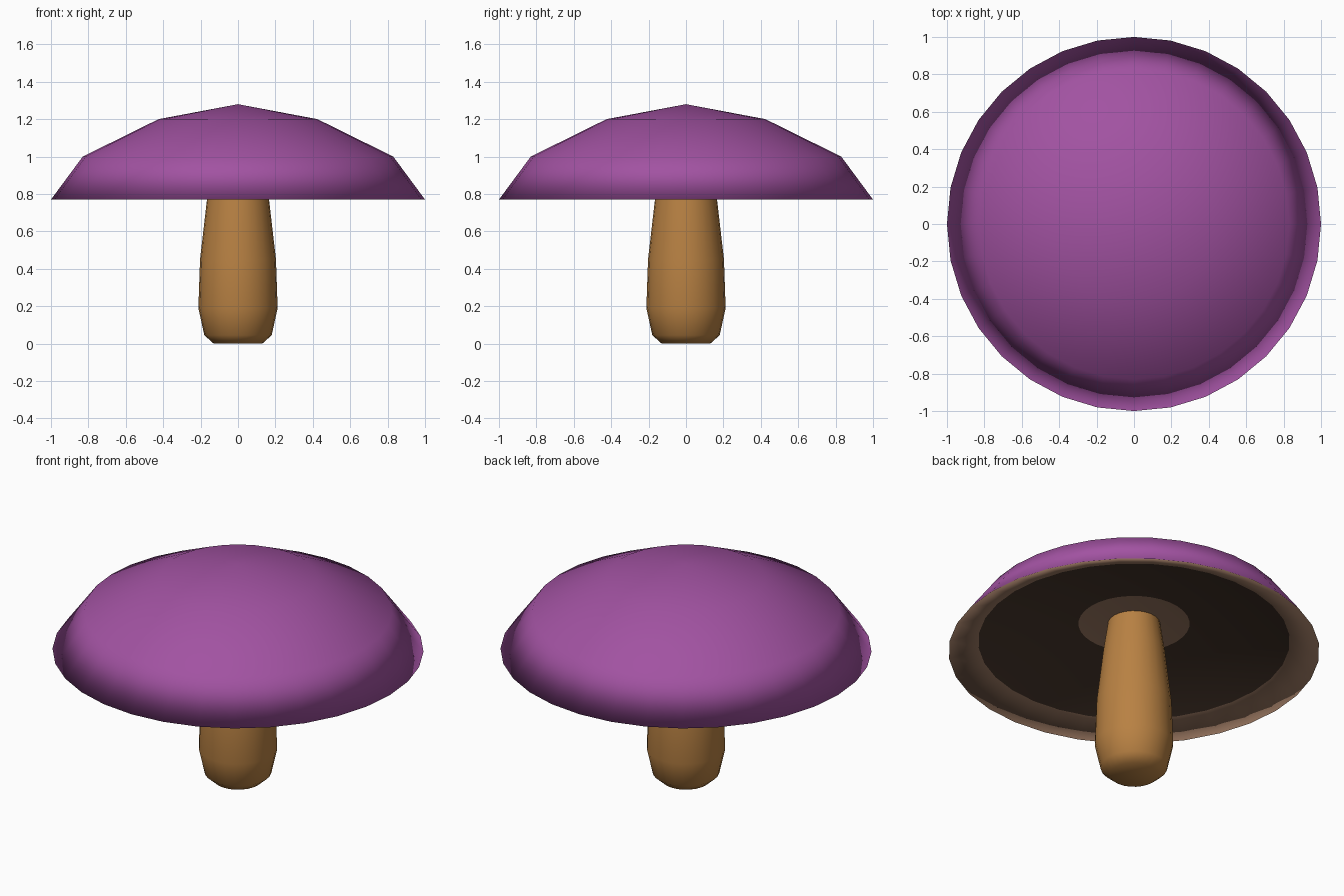
import bpy, math

if "Cube" in bpy.data.objects:
    bpy.data.objects.remove(bpy.data.objects["Cube"])


def material(name, rgb):
    m = bpy.data.materials.new(name)
    m.diffuse_color = (*rgb, 1.0)
    m.use_nodes = True
    m.node_tree.nodes["Principled BSDF"].inputs["Base Color"].default_value = m.diffuse_color
    return m


def lathe(name, profile, bands, sides, mats):
    """Revolve (r, z) points about z; bands[i] is the material slot between points i and i+1."""
    verts, rings = [], []
    for r, z in profile:
        start = len(verts)
        n = 1 if r == 0 else sides
        for k in range(n):
            a = 2 * math.pi * k / sides
            verts.append((r * math.cos(a), r * math.sin(a), z))
        rings.append([start + (k % n) for k in range(sides)])
    faces, slots = [], []
    for lower, upper, slot in zip(rings, rings[1:], bands):
        for k in range(sides):
            j = (k + 1) % sides
            quad = [lower[k], lower[j], upper[j], upper[k]]
            faces.append(list(dict.fromkeys(quad)))  # triangles at the poles
            slots.append(slot)
    mesh = bpy.data.meshes.new(name)
    mesh.from_pydata(verts, [], faces)
    for m in mats:
        mesh.materials.append(m)
    for poly, slot in zip(mesh.polygons, slots):
        poly.material_index = slot
        poly.use_smooth = True
    mesh.update()
    obj = bpy.data.objects.new(name, mesh)
    bpy.context.collection.objects.link(obj)
    return obj


purple = material("cap purple", (0.36, 0.085, 0.36))
brown = material("underside brown", (0.34, 0.195, 0.125))
dark = material("gill dark brown", (0.065, 0.038, 0.025))
tan = material("stem tan", (0.48, 0.22, 0.056))

# Cap: hollow underside with a dark gill ring, then the purple dome
lathe("mushroom_cap",
      [(0, 0.94), (0.30, 0.94), (0.84, 0.83), (1.0, 0.77),
       (0.83, 1.0), (0.425, 1.20), (0, 1.28)],
      [1, 2, 1, 0, 0, 0], 32, [purple, brown, dark])

# Stem: rounded foot, tapering up into the cap
lathe("mushroom_stem",
      [(0, 0), (0.13, 0), (0.18, 0.045), (0.212, 0.19),
       (0.203, 0.45), (0.166, 0.77), (0.14, 0.945)],
      [0] * 6, 24, [tan])
